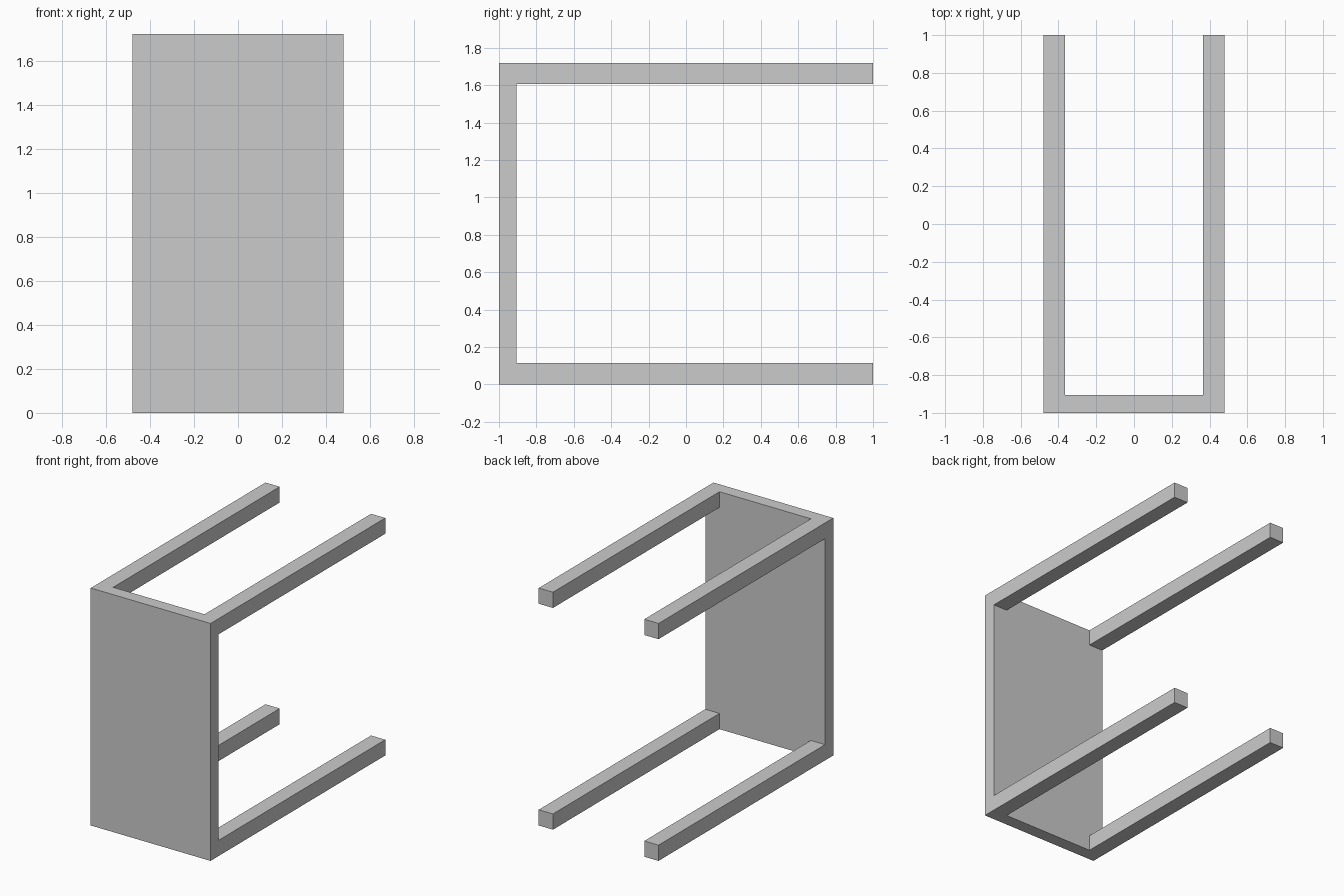
import bpy

if "Cube" in bpy.data.objects:
    bpy.data.objects.remove(bpy.data.objects["Cube"])

WIDTH, HEIGHT = 0.96, 1.72     # extents of the tabletop in x and z
TOP_THICK, LEG = 0.094, 0.114  # tabletop thickness, square leg section


def box(name, lo, hi):
    """Axis-aligned box between two corners."""
    centre = [(a + b) / 2 for a, b in zip(lo, hi)]
    bpy.ops.mesh.primitive_cube_add(size=1, location=centre)
    ob = bpy.context.object
    ob.name = name
    ob.scale = [b - a for a, b in zip(lo, hi)]
    bpy.ops.object.transform_apply(location=False, rotation=False, scale=True)
    return ob


# Tabletop, standing upright at the front
inner = -1 + TOP_THICK
box("tabletop", (-WIDTH / 2, -1, 0), (WIDTH / 2, inner, HEIGHT))

# Four square legs pointing backwards from the corners
for side, x in (("left", -WIDTH / 2), ("right", WIDTH / 2 - LEG)):
    for level, z in (("lower", 0), ("upper", HEIGHT - LEG)):
        box(f"{level}_{side}_leg", (x, inner, z), (x + LEG, 1, z + LEG))
